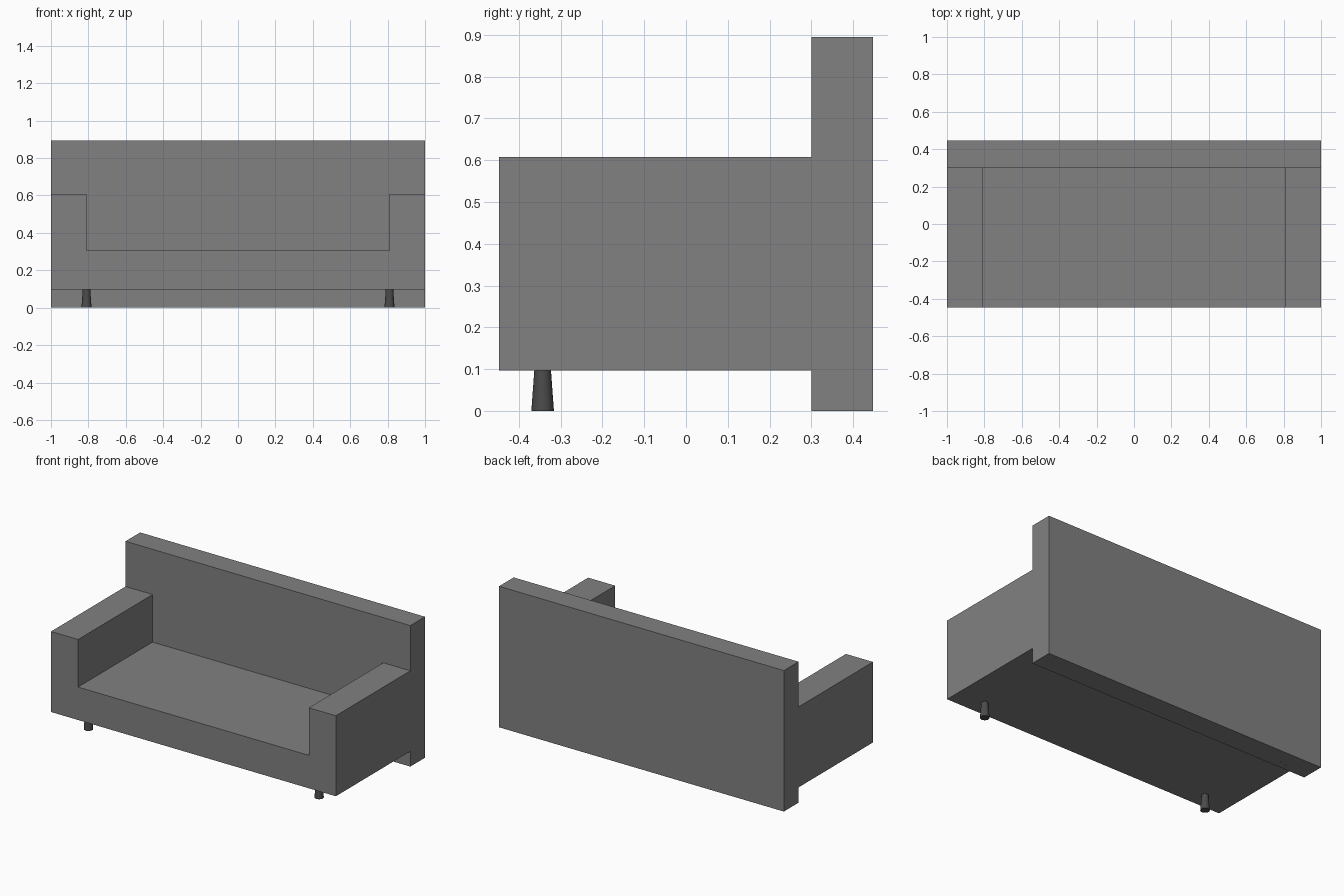
import bpy
import bmesh
from mathutils import Matrix

if "Cube" in bpy.data.objects:
    bpy.data.objects.remove(bpy.data.objects["Cube"])

W, D, H = 1.0, 0.447, 0.895        # half width, half depth, height
LEG_H, SEAT_Z, ARM_Z = 0.097, 0.306, 0.608
ARM_X, BACK_Y = 0.81, 0.30


def material(name, value):
    mat = bpy.data.materials.new(name)
    mat.diffuse_color = (value, value, value, 1)
    mat.use_nodes = True
    mat.node_tree.nodes["Principled BSDF"].inputs["Base Color"].default_value = mat.diffuse_color
    return mat


def finish(name, bm, mat):
    bmesh.ops.recalc_face_normals(bm, faces=bm.faces)
    mesh = bpy.data.meshes.new(name)
    bm.to_mesh(mesh)
    bm.free()
    mesh.materials.append(mat)
    obj = bpy.data.objects.new(name, mesh)
    bpy.context.collection.objects.link(obj)
    return obj


def extrude_profile(name, profile, y0, y1, mat):
    """Extrude an x-z outline along y."""
    bm = bmesh.new()
    face = bm.faces.new([bm.verts.new((x, y0, z)) for x, z in profile])
    ext = bmesh.ops.extrude_face_region(bm, geom=[face])
    moved = [v for v in ext["geom"] if isinstance(v, bmesh.types.BMVert)]
    bmesh.ops.translate(bm, verts=moved, vec=(0, y1 - y0, 0))
    return finish(name, bm, mat)


fabric = material("fabric_grey", 0.22)
dark = material("leg_dark_grey", 0.07)

# Seat and both arms: one U-shaped block
right = [(W, LEG_H), (W, ARM_Z), (ARM_X, ARM_Z), (ARM_X, SEAT_Z)]
left = [(-x, z) for x, z in reversed(right)]
extrude_profile("seat_and_arms", right + left, -D, BACK_Y, fabric)

# Backrest panel reaching the floor
extrude_profile("backrest", [(-W, 0), (W, 0), (W, H), (-W, H)], BACK_Y, D, fabric)

# Four tapered round legs (the rear pair sits inside the backrest)
for y, row in ((-0.343, "front"), (0.343, "back")):
    for x, side in ((-ARM_X, "left"), (ARM_X, "right")):
        bm = bmesh.new()
        bmesh.ops.create_cone(bm, cap_ends=True, segments=32,
                              radius1=0.027, radius2=0.02, depth=LEG_H,
                              matrix=Matrix.Translation((x, y, LEG_H / 2)))
        leg = finish(f"{row}_leg_{side}", bm, dark)
        bpy.ops.object.select_all(action="DESELECT")
        leg.select_set(True)
        bpy.context.view_layer.objects.active = leg
        bpy.ops.object.shade_smooth_by_angle()
